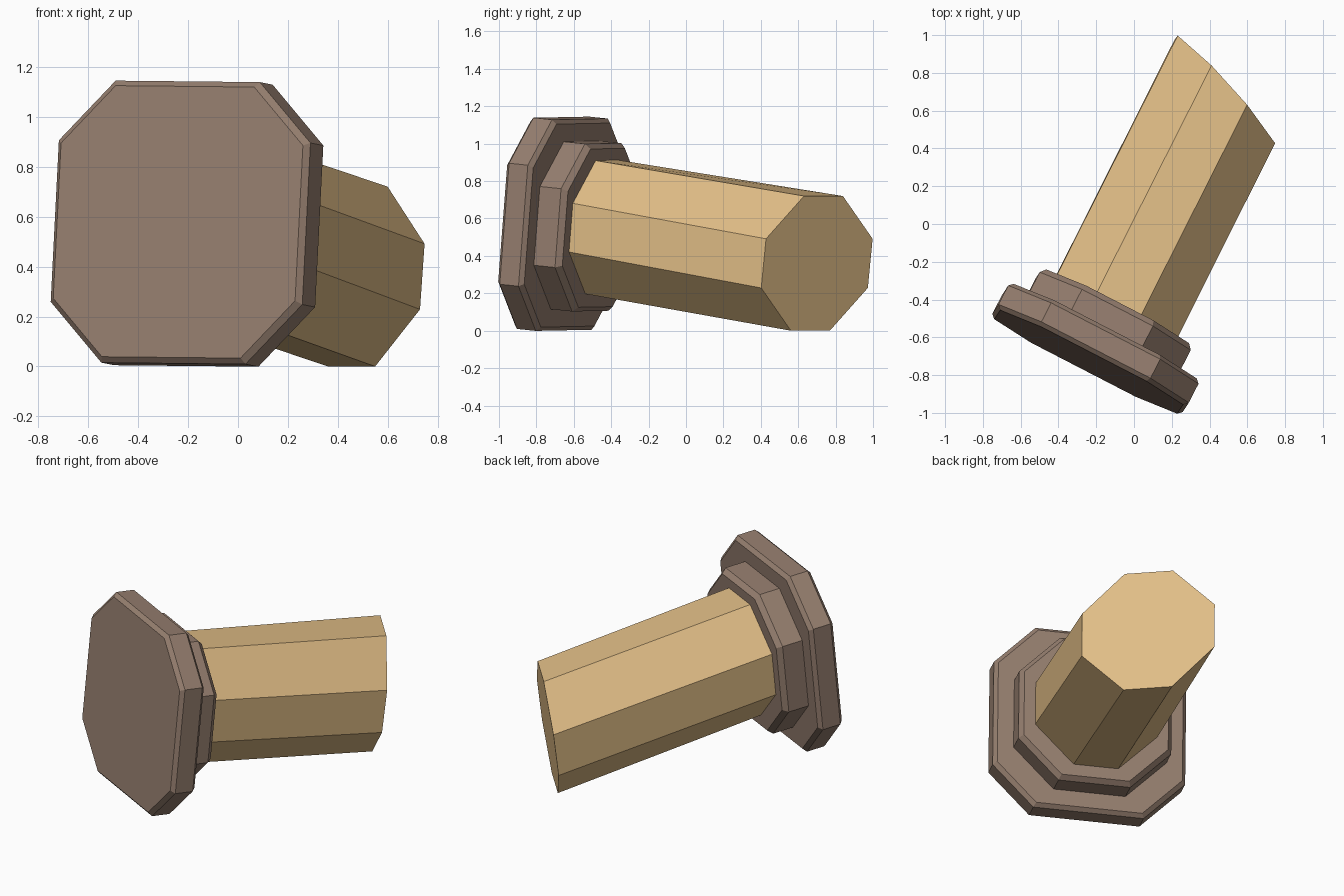
import bpy, bmesh
from mathutils import Vector

cube = bpy.data.objects.get("Cube")
if cube:
    bpy.data.objects.remove(cube, do_unlink=True)


def make_material(name, colour):
    mat = bpy.data.materials.new(name)
    mat.use_nodes = True
    mat.diffuse_color = (*colour, 1)
    mat.node_tree.nodes["Principled BSDF"].inputs["Base Color"].default_value = (*colour, 1)
    return mat


def octagon(centre, side, up, flat):
    """Square with cut corners; flat is the share of each side left straight."""
    corners = [(1, -flat), (1, flat), (flat, 1), (-flat, 1)]
    corners += [(-a, -b) for a, b in corners]
    return [centre + side * a + up * b for a, b in corners]


def loft(name, rings, mat):
    """Skin a closed solid through a list of octagons."""
    bm = bmesh.new()
    loops = [[bm.verts.new(p) for p in ring] for ring in rings]
    for low, high in zip(loops, loops[1:]):
        for i in range(len(low)):
            j = (i + 1) % len(low)
            bm.faces.new((low[i], low[j], high[j], high[i]))
    bm.faces.new(loops[0][::-1])
    bm.faces.new(loops[-1])
    bmesh.ops.recalc_face_normals(bm, faces=bm.faces)
    mesh = bpy.data.meshes.new(name)
    bm.to_mesh(mesh)
    bm.free()
    mesh.materials.append(mat)
    obj = bpy.data.objects.new(name, mesh)
    bpy.context.collection.objects.link(obj)
    return obj


brown = make_material("dull brown", (0.305, 0.212, 0.16))
tan = make_material("cork tan", (0.75, 0.51, 0.24))

# Tilted frame of the cap
side = Vector((0.484, -0.25, -0.005)).normalized()
up = Vector((0.0275, 0.042, 0.5435)).normalized()
axis = up.cross(side).normalized()
front = Vector((-0.24, -0.73, 0.579))


def stack(profile, flat):
    return [octagon(front + axis * t, side * r, up * r, flat) for t, r in profile]


# Wide bevelled cap
loft("cap", stack([(0, 0.545), (0.022, 0.567), (0.135, 0.567), (0.157, 0.545)], 0.573), brown)

# Smaller bevelled collar behind it
loft("collar", stack([(0.14, 0.45), (0.285, 0.45), (0.315, 0.425)], 0.47), brown)

# Stem with a slanted end
stem_start = octagon(Vector((-0.105, -0.465, 0.557)), side * 0.36, up * 0.358, 0.365)
stem_end = octagon(Vector((0.48, 0.70, 0.36)), Vector((0.258, -0.285, 0)),
                   Vector((0.025, 0.035, 0.36)), 0.365)
loft("stem", [stem_start, stem_end], tan)
